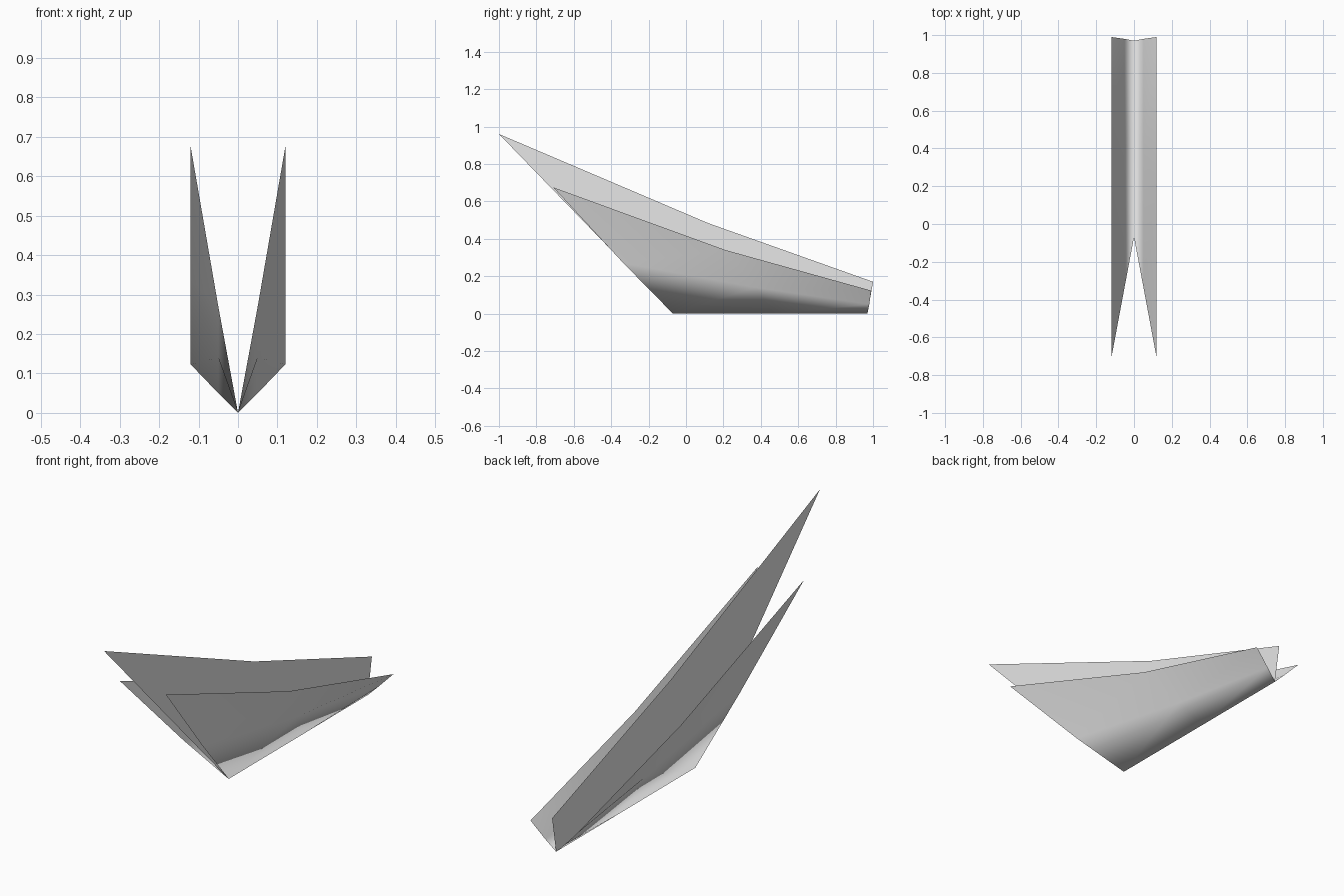
import bpy
import bmesh

cube = bpy.data.objects.get("Cube")
if cube:
    bpy.data.objects.remove(cube, do_unlink=True)

# Plain paper colour
paper = bpy.data.materials.new("white_paper")
paper.use_nodes = True
paper.diffuse_color = (0.8, 0.8, 0.8, 1)
paper.node_tree.nodes["Principled BSDF"].inputs["Base Color"].default_value = (0.8, 0.8, 0.8, 1)


def sheet(name, rows, smooth):
    """Skin a sheet of quads over rows of points of equal length."""
    bm = bmesh.new()
    grid = [[bm.verts.new(p) for p in row] for row in rows]
    for a, b in zip(grid, grid[1:]):
        for i in range(len(a) - 1):
            face = bm.faces.new((a[i], b[i], b[i + 1], a[i + 1]))
            face.smooth = smooth
    mesh = bpy.data.meshes.new(name)
    bm.to_mesh(mesh)
    bm.free()
    mesh.materials.append(paper)
    obj = bpy.data.objects.new(name, mesh)
    bpy.context.collection.objects.link(obj)
    return obj


# Keel points at the front, middle and rear of the fold
front, middle, rear = (0, -0.07, 0), (0, 0.47, 0), (0, 0.97, 0)

# Curved side sheets, joined along the keel
sides = sheet("folded_sides", [
    [front, (0.05, -0.335, 0.27), (0.12, -0.71, 0.675)],
    [middle, (0.05, 0.37, 0.14), (0.12, 0.21, 0.34)],
    [rear, (0.05, 0.98, 0.05), (0.12, 0.99, 0.123)],
], True)
mirror = sides.modifiers.new("mirror", 'MIRROR')
mirror.use_clip = True

# Flat upright sheet standing in the fold
sheet("centre_fin", [
    [front, (0, -1, 0.96)],
    [middle, (0, 0.12, 0.483)],
    [rear, (0, 1, 0.17)],
], False)
